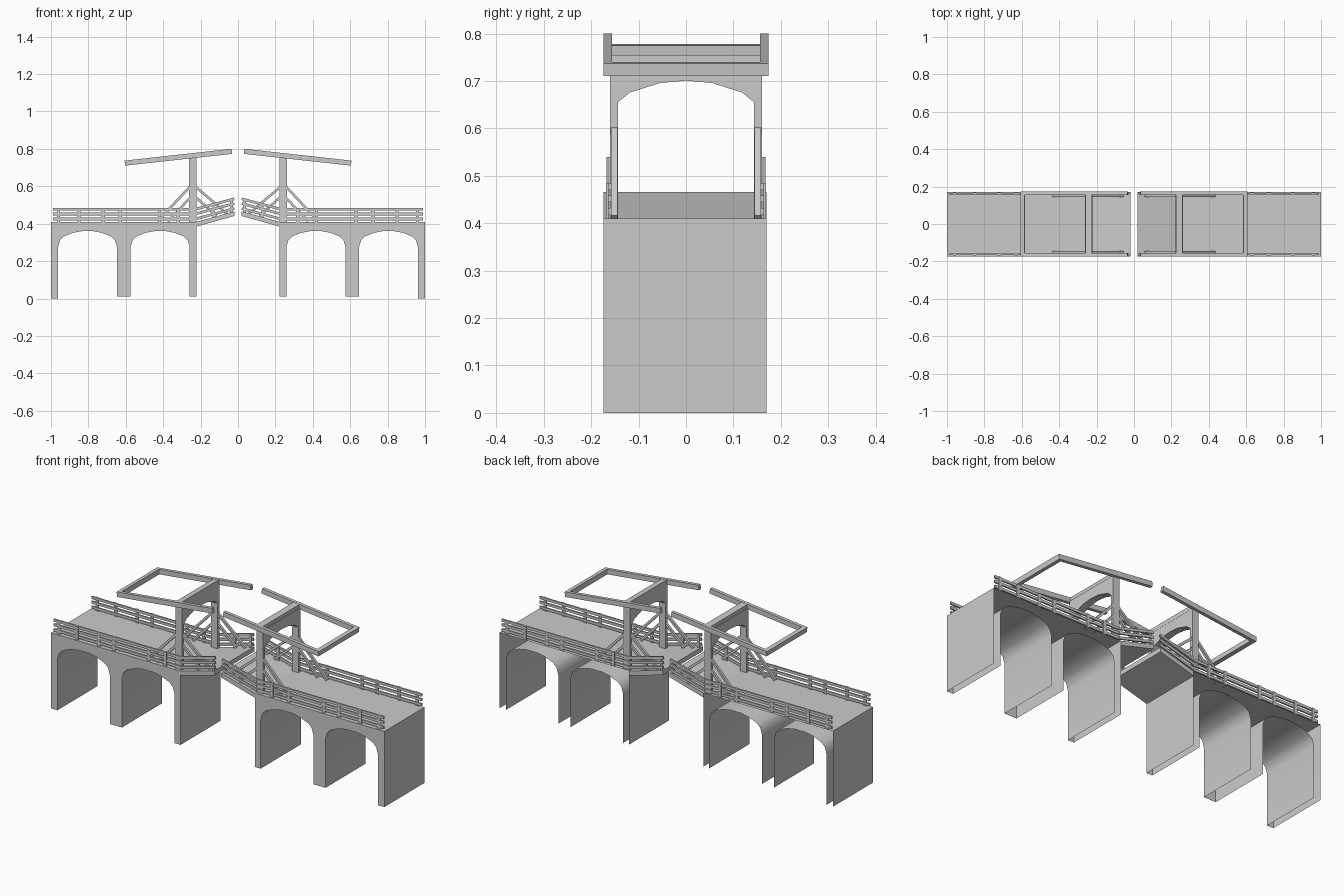
import bpy, bmesh, math
from mathutils import Vector

if "Cube" in bpy.data.objects:
    bpy.data.objects.remove(bpy.data.objects["Cube"])

Y0, Y1 = -0.174, 0.17          # body width
HINGE, TIP = 0.223, 0.02       # lifting leaf ends
SLOPE = 0.056 / (HINGE - TIP)


def finish(bm, name, both_sides=False, recalc=True):
    """Store a mesh for the +x half and mirror it to the other half."""
    if recalc:
        bmesh.ops.recalc_face_normals(bm, faces=bm.faces)
    me = bpy.data.meshes.new(name)
    bm.to_mesh(me)
    bm.free()
    ob = bpy.data.objects.new(name, me)
    bpy.context.collection.objects.link(ob)
    m = ob.modifiers.new("mirror", 'MIRROR')
    m.use_axis = (True, both_sides, False)
    m.use_mirror_merge = False
    return ob


def prism(bm, pts, a, b, axis='Y'):
    """Extrude a flat outline from a to b; outline is (x,z) for Y, (y,z) for X."""
    def put(p, d):
        return Vector((p[0], d, p[1])) if axis == 'Y' else Vector((d, p[0], p[1]))
    lo = [bm.verts.new(put(p, a)) for p in pts]
    hi = [bm.verts.new(put(p, b)) for p in pts]
    bm.faces.new(lo)
    bm.faces.new(hi[::-1])
    n = len(pts)
    for i in range(n):
        j = (i + 1) % n
        bm.faces.new((lo[i], hi[i], hi[j], lo[j]))


def bar(bm, p, q, t, y0, y1):
    """Straight bar of thickness t between two (x,z) points."""
    d = (Vector(q) - Vector(p)).normalized()
    n = Vector((-d.y, d.x)) * t / 2
    p, q = Vector(p), Vector(q)
    prism(bm, [p - n, q - n, q + n, p + n], y0, y1)


def box(bm, x0, x1, y0, y1, z0, z1):
    prism(bm, [(x0, z0), (x1, z0), (x1, z1), (x0, z1)], y0, y1)


# Arched approach: shell with closed front, open back and open feet
ARCH = [(-1, .275), (-.93, .312), (-.8, .332), (-.5, .351), (-.2, .36)]
ARCH += [(-u, z) for u, z in ARCH[::-1]]


def arch(x0, x1):
    c, w = (x0 + x1) / 2, (x1 - x0) / 2
    return [(c + u * w, z) for u, z in ARCH]


outline = ([(HINGE, .41), (HINGE, .01), (.258, .01)] + arch(.258, .575)
           + [(.575, .01), (.647, .01)] + arch(.647, .962)
           + [(.962, 0), (1, 0), (1, .41)])
bm = bmesh.new()
front = [bm.verts.new((x, Y0, z)) for x, z in outline]
back = [bm.verts.new((x, Y1, z)) for x, z in outline]
bm.faces.new(front[::-1])
for i in range(len(outline)):
    j = (i + 1) % len(outline)
    if max(outline[i][1], outline[j][1]) > .02:
        bm.faces.new((front[i], front[j], back[j], back[i]))
if bm.faces:
    base = finish(bm, "arched_approach")
bpy.context.view_layer.objects.active = base
base.select_set(True)
bpy.ops.object.shade_smooth_by_angle(angle=math.radians(40))

# Raised lifting leaf
bm = bmesh.new()
rise = SLOPE * (HINGE - TIP)
prism(bm, [(HINGE, .385), (HINGE, .41), (TIP, .41 + rise), (TIP, .385 + rise)], Y0, Y1)
finish(bm, "lifting_leaf")

# Railings: three level rails, then three sloping ones on the leaf
bm = bmesh.new()
for z in (.425, .452, .477):
    bar(bm, (.225, z), (.99, z), .014, .157, .165)
    bar(bm, (TIP, z + rise), (.23, z), .014, .16, .168)
finish(bm, "rails", True)

bm = bmesh.new()
for x in (.96, .85, .72, .63, .42, .32):
    box(bm, x - .009, x + .009, .163, .169, .41, .484)
for x in (.035, .13):
    z = .41 + SLOPE * (HINGE - x)
    box(bm, x - .007, x + .007, .156, .162, z - .005, z + .07)
finish(bm, "rail_posts", True)

# Portal tower with a low arched opening
half = [(.16, .41), (.16, .755), (-.16, .755), (-.16, .41), (-.143, .41)]
curve = [(-.143, .656), (-.118, .676), (-.055, .696), (0, .701),
         (.055, .696), (.118, .676), (.143, .656), (.143, .41)]
bm = bmesh.new()
prism(bm, half + curve, .223, .262, 'X')
finish(bm, "portal_tower")

# Diagonal braces, in parallel pairs either side of the tower
bm = bmesh.new()
for p, q in (((.255, .60), (.43, .412)), ((.255, .54), (.375, .412)),
             ((.23, .60), (.06, .455)), ((.23, .545), (.115, .442))):
    bar(bm, p, q, .013, .145, .158)
finish(bm, "braces", True)

# Balance frame: two tilted arms joined by two crossbars
bm = bmesh.new()
a, b = Vector((.033, .787)), Vector((.605, .724))
bar(bm, a, b, .027, .156, .174)
finish(bm, "balance_arms", True)
bm = bmesh.new()
d = (b - a).normalized()
bar(bm, b - d * .022, b, .027, -.157, .157)
mid = a + d * .21
bar(bm, mid - d * .018, mid + d * .016, .025, -.157, .157)
finish(bm, "balance_crossbars")
